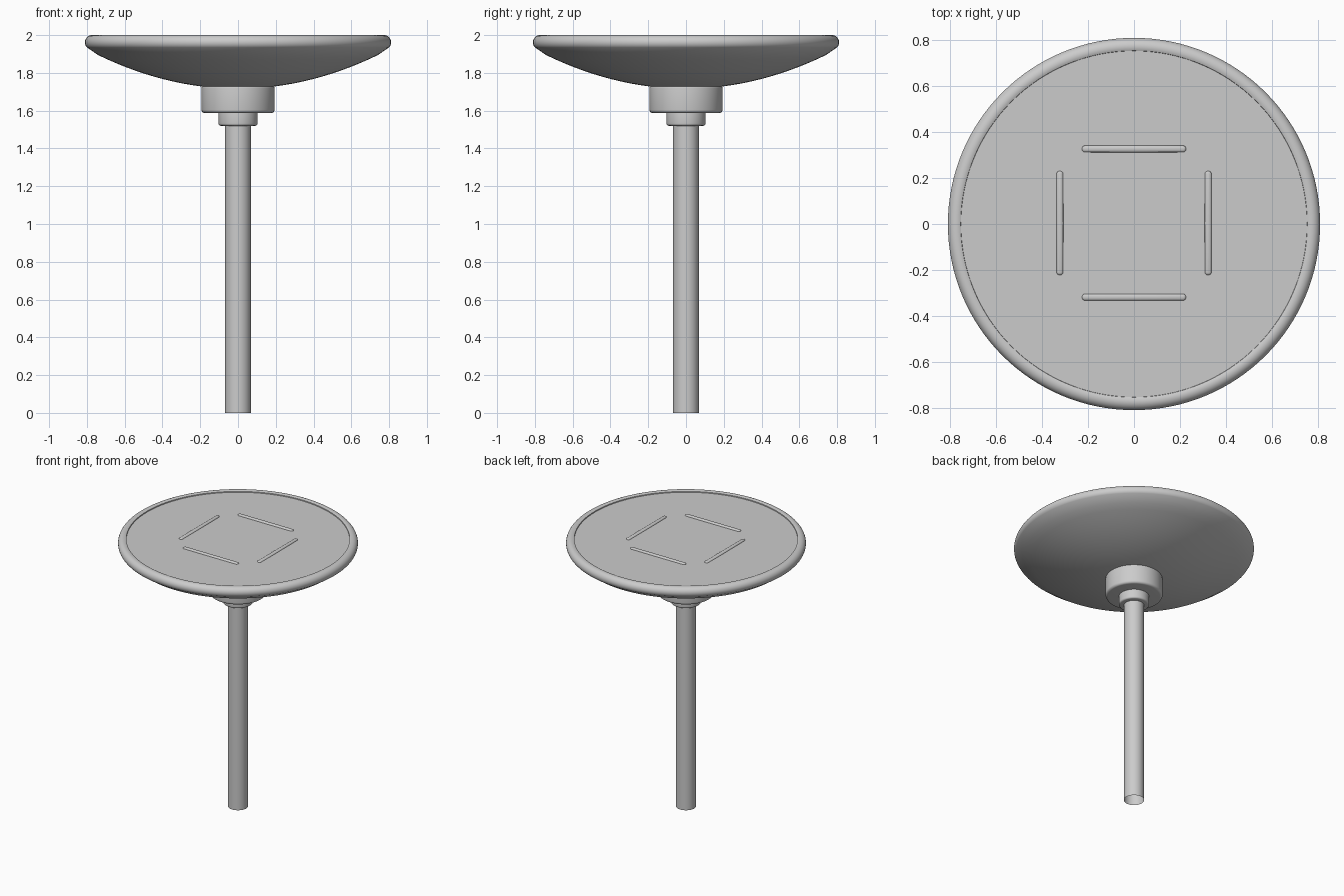
import bpy, bmesh, math
from mathutils import Vector

if "Cube" in bpy.data.objects:
    bpy.data.objects.remove(bpy.data.objects["Cube"])


def finish(name, bm, angle=35):
    bmesh.ops.remove_doubles(bm, verts=bm.verts, dist=1e-5)
    bmesh.ops.recalc_face_normals(bm, faces=bm.faces)
    mesh = bpy.data.meshes.new(name)
    bm.to_mesh(mesh)
    bm.free()
    ob = bpy.data.objects.new(name, mesh)
    bpy.context.collection.objects.link(ob)
    bpy.ops.object.select_all(action='DESELECT')
    ob.select_set(True)
    bpy.context.view_layer.objects.active = ob
    bpy.ops.object.shade_smooth_by_angle(angle=math.radians(angle))
    return ob


def lathe(name, profile, steps=96):
    """Spin an (r, z) profile around the z axis."""
    bm = bmesh.new()
    vs = [bm.verts.new((r, 0, z)) for r, z in profile]
    es = [bm.edges.new(p) for p in zip(vs, vs[1:])]
    bmesh.ops.spin(bm, geom=vs + es, cent=(0, 0, 0), axis=(0, 0, 1),
                   angle=math.tau, steps=steps)
    return finish(name, bm)


def arc(cr, cz, rad, a0, a1, n):
    return [(cr + rad * math.cos(math.radians(a0 + (a1 - a0) * i / n)),
             cz + rad * math.sin(math.radians(a0 + (a1 - a0) * i / n)))
            for i in range(n + 1)]


def ring(name, r, z0, z1, b):
    """Short cylinder with rounded edges."""
    return lathe(name, [(0, z0)] + arc(r - b, z0 + b, b, -90, 0, 5)
                 + arc(r - b, z1 - b, b, 0, 90, 5) + [(0, z1)], 64)


# Dish: shallow bowl underneath, rounded rim, flat top set just below the rim
bowl = [(0.79 * i / 16, 1.716 + 0.325 * (0.79 * i / 16) ** 2) for i in range(17)]
rim = arc(0.773, 1.962, 0.038, -45, 118, 14)
lathe("dish", bowl[:-1] + rim + [(0.754, 1.989), (0, 1.989)], 128)

# Mounting collar, neck and open-ended pole
ring("collar", 0.193, 1.587, 1.737, 0.018)
ring("neck", 0.103, 1.52, 1.60, 0.012)
lathe("pole", [(0.068, 0), (0.068, 1.53)], 48)

# Four slim rounded ribs on the top, arranged in a square
for i in range(4):
    w, half = 0.015, 0.212
    bm = bmesh.new()
    bmesh.ops.create_uvsphere(bm, u_segments=20, v_segments=10, radius=w)
    for v in bm.verts:
        if abs(v.co.x) > 1e-5:
            v.co.x += math.copysign(half, v.co.x)
        v.co.z *= 0.6
    a = i * math.pi / 2
    c, s = math.cos(a), math.sin(a)
    for v in bm.verts:
        x, y = v.co.x, v.co.y + 0.323
        v.co = Vector((c * x - s * y, s * x + c * y + 0.004, v.co.z + 1.989))
    finish("top_rib_%d" % (i + 1), bm, 60)
